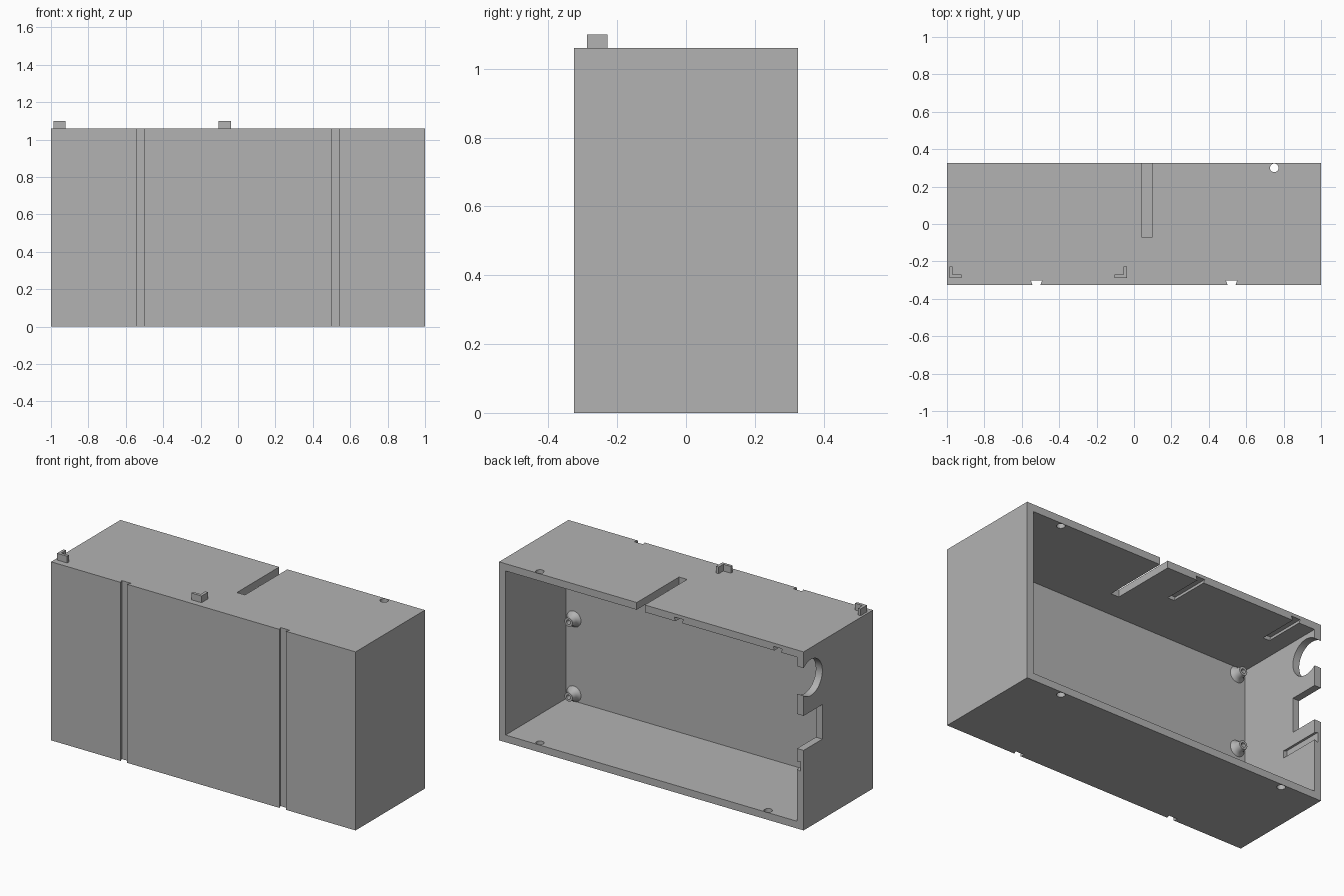
import bpy
import bmesh
import math
from mathutils import Matrix, Vector

if "Cube" in bpy.data.objects:
    bpy.data.objects.remove(bpy.data.objects["Cube"], do_unlink=True)

plastic = bpy.data.materials.new("light grey plastic")
plastic.use_nodes = True
plastic.diffuse_color = (0.45, 0.45, 0.45, 1)
plastic.node_tree.nodes["Principled BSDF"].inputs["Base Color"].default_value = plastic.diffuse_color

W, D, H = 1.0, 0.325, 1.06      # half width, half depth, height
T = 0.043                       # wall thickness
FLOOR = -0.24                   # inner face of the front panel


def finish(name, bm):
    bmesh.ops.recalc_face_normals(bm, faces=bm.faces)
    mesh = bpy.data.meshes.new(name)
    bm.to_mesh(mesh)
    bm.free()
    mesh.materials.append(plastic)
    obj = bpy.data.objects.new(name, mesh)
    bpy.context.collection.objects.link(obj)
    return obj


def prism(name, points, offset):
    """Extrude a flat outline along an offset."""
    bm = bmesh.new()
    face = bm.faces.new([bm.verts.new(p) for p in points])
    out = bmesh.ops.extrude_face_region(bm, geom=[face])
    moved = [v for v in out["geom"] if isinstance(v, bmesh.types.BMVert)]
    bmesh.ops.translate(bm, verts=moved, vec=Vector(offset))
    return finish(name, bm)


def block(name, x0, x1, y0, y1, z0, z1):
    outline = [(x0, y0, z0), (x1, y0, z0), (x1, y1, z0), (x0, y1, z0)]
    return prism(name, outline, (0, 0, z1 - z0))


def cylinder(name, centre, axis, radius, length, sides=48):
    bm = bmesh.new()
    turn = Vector((0, 0, 1)).rotation_difference(Vector(axis)).to_matrix().to_4x4()
    bmesh.ops.create_cone(bm, cap_ends=True, segments=sides, radius1=radius, radius2=radius,
                          depth=length, matrix=Matrix.Translation(centre) @ turn)
    return finish(name, bm)


def dovetail(name, origin, side, inward, along):
    """Groove that is narrow at the surface and wide at its bottom."""
    o, s, i = Vector(origin), Vector(side), Vector(inward)
    lip, deep, depth, over = 0.0215, 0.03, 0.023, 0.01
    shape = [(-lip, -over), (lip, -over), (lip, 0), (deep, depth), (-deep, depth), (-lip, 0)]
    return prism(name, [o + s * a + i * b for a, b in shape], along)


# Case: a solid block, then everything that is cut from it
case = block("case", -W, W, -D, D, 0, H)
cutters = [block("cavity", -W + T, W - T, FLOOR, D + 0.1, T, H - T)]

# Mounting grooves on the front
for x in (-0.5215, 0.5215):
    cutters.append(dovetail("front_groove", (x, -D, -0.1), (1, 0, 0), (0, 1, 0), (0, 0, H + 0.2)))

# Slot in the top wall, open at the back
cutters.append(block("top_slot", 0.043, 0.096, -0.072, D + 0.1, H - T - 0.02, H + 0.1))

# Screw holes near the back rim
cutters.append(cylinder("screw_hole", (0.75, 0.3, H / 2), (0, 0, 1), 0.023, H + 0.2, 24))
cutters.append(cylinder("screw_hole", (-0.75, 0.3, 0), (0, 0, 1), 0.023, 0.15, 24))

# Round and square cable openings in one side wall
cutters.append(cylinder("round_opening", (-W, 0.256, 0.882), (1, 0, 0), 0.107, 0.2, 64))
cutters.append(block("square_opening", -W - 0.1, -W + 0.1, 0.149, D + 0.1, 0.475, 0.68))

# Short grooves inside the top and side walls
for x in (-0.18, -0.83):
    cutters.append(dovetail("top_inner_groove", (x, D - 0.24, H - T), (1, 0, 0), (0, 0, 1), (0, 0.3, 0)))
cutters.append(dovetail("side_inner_groove", (-W + T, D - 0.25, 0.375), (0, 0, 1), (-1, 0, 0), (0, 0.3, 0)))

for cutter in cutters:
    cutter.hide_render = True
    mod = case.modifiers.new(cutter.name, "BOOLEAN")
    mod.operation = "DIFFERENCE"
    mod.solver = "EXACT"
    mod.object = cutter

# Bake the cuts and drop the cutters
bpy.context.view_layer.update()
graph = bpy.context.evaluated_depsgraph_get()
cut_mesh = bpy.data.meshes.new_from_object(case.evaluated_get(graph))
case.modifiers.clear()
case.data = cut_mesh
for cutter in cutters:
    bpy.data.objects.remove(cutter, do_unlink=True)


def shade(obj, degrees):
    bpy.ops.object.select_all(action="DESELECT")
    obj.select_set(True)
    bpy.context.view_layer.objects.active = obj
    bpy.ops.object.shade_smooth_by_angle(angle=math.radians(degrees))


shade(case, 25)

# Corner hooks on top
t, y0, y1 = 0.017, -0.288, -0.228
for name, corner, end in (("right_hook", -0.987, -0.921), ("middle_hook", -0.038, -0.105)):
    step = math.copysign(t, end - corner)
    outline = [(corner, y0), (end, y0), (end, y0 + t),
               (corner + step, y0 + t), (corner + step, y1), (corner, y1)]
    prism(name, [(x, y, H - 0.005) for x, y in outline], (0, 0, 0.045))


# Flared screw posts standing on the inner face of the front panel
def screw_post(name, x, z):
    profile = [(0.052, -0.004), (0.04, 0.006), (0.03, 0.02), (0.026, 0.05), (0.013, 0.05), (0.013, 0.0)]
    bm = bmesh.new()
    verts = [bm.verts.new((x + r, FLOOR + h, z)) for r, h in profile]
    edges = [bm.edges.new(pair) for pair in zip(verts, verts[1:])]
    bmesh.ops.spin(bm, geom=verts + edges, cent=(x, FLOOR, z), axis=(0, 1, 0),
                   angle=math.tau, steps=32, use_merge=True)
    bmesh.ops.remove_doubles(bm, verts=bm.verts, dist=0.0001)
    bmesh.ops.holes_fill(bm, edges=[e for e in bm.edges if e.is_boundary], sides=0)
    shade(finish(name, bm), 50)


for side, x in (("left", 0.905), ("right", -0.905)):
    for level, z in (("lower", 0.085), ("middle", H / 2), ("upper", H - 0.085)):
        screw_post(f"{side}_{level}_post", x, z)
